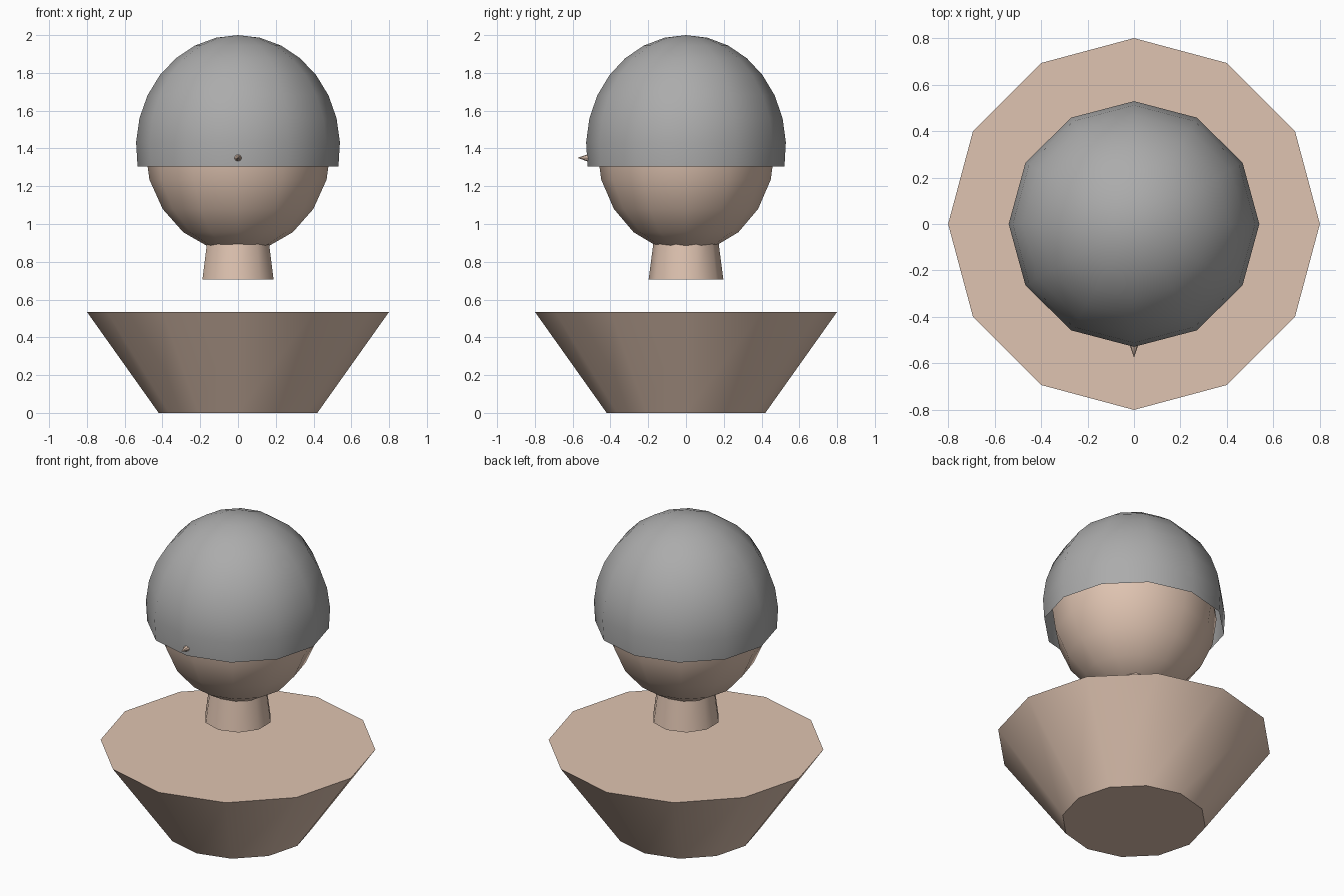
import bpy, bmesh, math

if "Cube" in bpy.data.objects:
    bpy.data.objects.remove(bpy.data.objects["Cube"])


def material(name, color):
    m = bpy.data.materials.new(name)
    m.diffuse_color = (*color, 1.0)
    m.use_nodes = True
    m.node_tree.nodes["Principled BSDF"].inputs["Base Color"].default_value = m.diffuse_color
    return m


SKIN = material("skin", (0.74, 0.55, 0.44))
GREY = material("helmet grey", (0.41, 0.41, 0.41))


def revolve(name, profile, sides, mat, squash=1.0, turn=0.0, cap_bottom=False, cap_top=False):
    """Spin (radius, z) points around z; radius 0 makes a pole."""
    bm = bmesh.new()
    rings = []
    for r, z in profile:
        n = 1 if r < 1e-6 else sides
        rings.append([bm.verts.new((r * math.cos(turn + 2 * math.pi * i / sides),
                                    squash * r * math.sin(turn + 2 * math.pi * i / sides), z))
                      for i in range(n)])
    for a, b in zip(rings, rings[1:]):
        for i in range(sides):
            j = (i + 1) % sides
            quad = [a[i % len(a)], a[j % len(a)], b[j % len(b)], b[i % len(b)]]
            bm.faces.new(list(dict.fromkeys(quad)))
    if cap_bottom:
        bm.faces.new(rings[0][::-1])
    if cap_top:
        bm.faces.new(rings[-1])
    mesh = bpy.data.meshes.new(name)
    bm.to_mesh(mesh)
    bm.free()
    mesh.materials.append(mat)
    obj = bpy.data.objects.new(name, mesh)
    bpy.context.collection.objects.link(obj)
    bpy.ops.object.select_all(action='DESELECT')
    obj.select_set(True)
    bpy.context.view_layer.objects.active = obj
    bpy.ops.object.shade_smooth_by_angle(angle=math.radians(40))
    return obj


def arc(radius, height, centre, start, end, steps):
    """Ellipse points from start to end, in degrees from the bottom pole."""
    points = []
    for k in range(steps + 1):
        t = math.radians(start + (end - start) * k / steps)
        points.append((radius * math.sin(t), centre - height * math.cos(t)))
    return points


# Torso: tapered block, wide at the shoulders
revolve("torso", [(0.42, 0.0), (0.80, 0.535)], 12, SKIN, cap_bottom=True, cap_top=True)

# Neck: floats above the torso and runs into the head
revolve("neck", [(0.198, 0.705), (0.162, 0.98)], 10, SKIN, turn=math.pi / 2,
        cap_bottom=True, cap_top=True)

# Head: slightly tall ellipsoid
revolve("head", arc(0.493, 0.557, 1.407, 0, 180, 10), 12, SKIN, squash=0.957)

# Helmet: open dome around the head
revolve("helmet", arc(0.54, 0.593, 1.407, 80, 180, 8), 12, GREY, squash=0.98)

# Nose: small cone pointing forward through the helmet
nose = revolve("nose", [(0.05, 0.0), (0.0, 0.145)], 8, SKIN, cap_bottom=True)
nose.rotation_euler = (math.pi / 2, 0, 0)
nose.location = (0, -0.43, 1.35)
